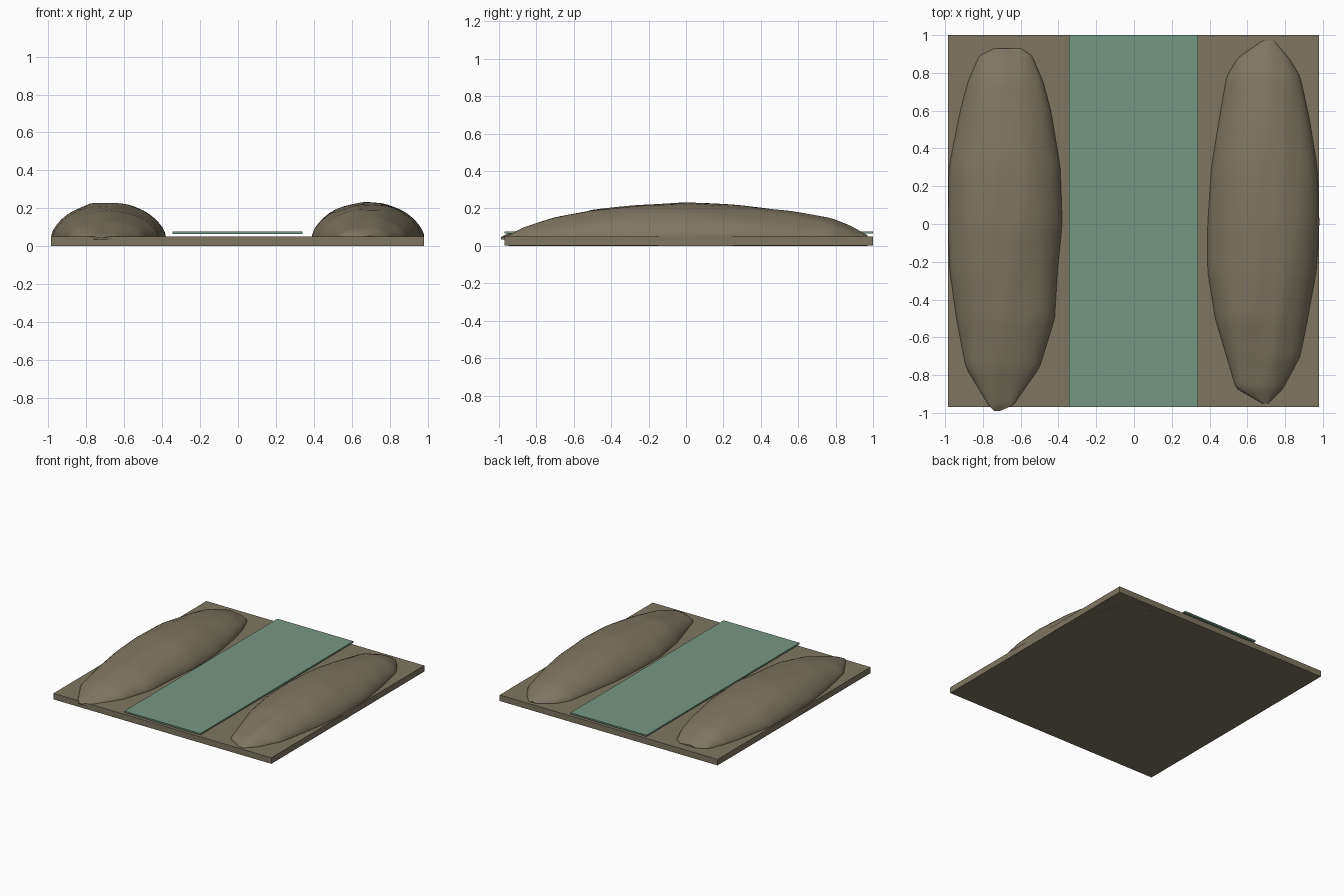
import bpy, bmesh, math
from mathutils import Vector, noise

default_cube = bpy.data.objects.get("Cube")
if default_cube:
    bpy.data.objects.remove(default_cube, do_unlink=True)


def make_material(name, color):
    material = bpy.data.materials.new(name)
    material.use_nodes = True
    material.diffuse_color = color
    shader = material.node_tree.nodes["Principled BSDF"]
    shader.inputs["Base Color"].default_value = color
    shader.inputs["Roughness"].default_value = 0.9
    return material


earth = make_material("brown earth", (0.21, 0.18, 0.125, 1))
water = make_material("green water", (0.18, 0.31, 0.235, 1))


def finish(bm, name, material):
    bmesh.ops.recalc_face_normals(bm, faces=bm.faces)
    mesh = bpy.data.meshes.new(name)
    bm.to_mesh(mesh)
    bm.free()
    mesh.materials.append(material)
    obj = bpy.data.objects.new(name, mesh)
    bpy.context.collection.objects.link(obj)
    return obj


def slab(name, material, low, high):
    low, high = Vector(low), Vector(high)
    bm = bmesh.new()
    bmesh.ops.create_cube(bm, size=1)
    for vert in bm.verts:
        vert.co = (low + high) / 2 + vert.co * (high - low)
    return finish(bm, name, material)


def sample(stations, y):
    """Blend the two stations either side of y."""
    for a, b in zip(stations, stations[1:]):
        if y <= b[0]:
            t = (y - a[0]) / (b[0] - a[0])
            return [p + (q - p) * t for p, q in zip(a, b)]
    return stations[-1]


def bank(name, stations, bottom, rows=56, steps=28):
    """Loft a rounded, lightly rippled mound; stations are y, min x, max x, crest z."""
    bm = bmesh.new()
    start, end = stations[0][0], stations[-1][0]
    rings = []
    for row in range(rows + 1):
        # rows are packed closer at the tips
        y = (start + end) / 2 - (end - start) / 2 * math.cos(math.pi * row / rows)
        _, x_min, x_max, crest = sample(stations, y)
        middle, half = (x_min + x_max) / 2, (x_max - x_min) / 2
        foot = min(0.05, crest)
        ring = [bm.verts.new((x_min, y, bottom))]
        for step in range(steps + 1):
            angle = math.pi * step / steps
            rise = max(math.sin(angle), 0) ** 1.2
            x = middle - half * math.cos(angle)
            ripple = noise.noise(Vector((x * 11, y * 2, bottom))) * 0.012 * rise
            ring.append(bm.verts.new((x, y, foot + (crest - foot) * rise + ripple)))
        ring.append(bm.verts.new((x_max, y, bottom)))
        rings.append(ring)
    count = len(rings[0])
    for a, b in zip(rings, rings[1:]):
        for i in range(count):
            j = (i + 1) % count
            bm.faces.new((a[i], a[j], b[j], b[i]))
    bm.faces.new(rings[0])
    bm.faces.new(rings[-1])
    obj = finish(bm, name, earth)
    bpy.ops.object.select_all(action="DESELECT")
    obj.select_set(True)
    bpy.context.view_layer.objects.active = obj
    bpy.ops.object.shade_smooth_by_angle(angle=math.radians(40))


# Ground and the raised water strip
slab("ground_slab", earth, (-0.985, -0.97, 0.001), (0.98, 1, 0.05))
slab("water_strip", water, (-0.345, -0.97, 0.065), (0.34, 1, 0.077))

# River banks
bank("right_bank", [
    (-0.99, -0.74, -0.71, 0.045), (-0.96, -0.77, -0.64, 0.065),
    (-0.76, -0.89, -0.50, 0.13), (-0.5, -0.94, -0.42, 0.185),
    (-0.25, -0.975, -0.405, 0.215), (0, -0.985, -0.38, 0.232),
    (0.3, -0.98, -0.39, 0.217), (0.6, -0.92, -0.44, 0.18),
    (0.75, -0.88, -0.48, 0.15), (0.89, -0.82, -0.54, 0.095),
    (0.93, -0.74, -0.6, 0.06)], 0.035)
bank("left_bank", [
    (-0.95, 0.68, 0.71, 0.055), (-0.87, 0.54, 0.79, 0.1),
    (-0.7, 0.49, 0.88, 0.15), (-0.5, 0.43, 0.92, 0.195),
    (-0.25, 0.39, 0.965, 0.22), (0, 0.39, 0.982, 0.232),
    (0.3, 0.41, 0.97, 0.215), (0.55, 0.45, 0.93, 0.188),
    (0.78, 0.49, 0.88, 0.145), (0.88, 0.55, 0.82, 0.105),
    (0.97, 0.68, 0.74, 0.055)], 0)
